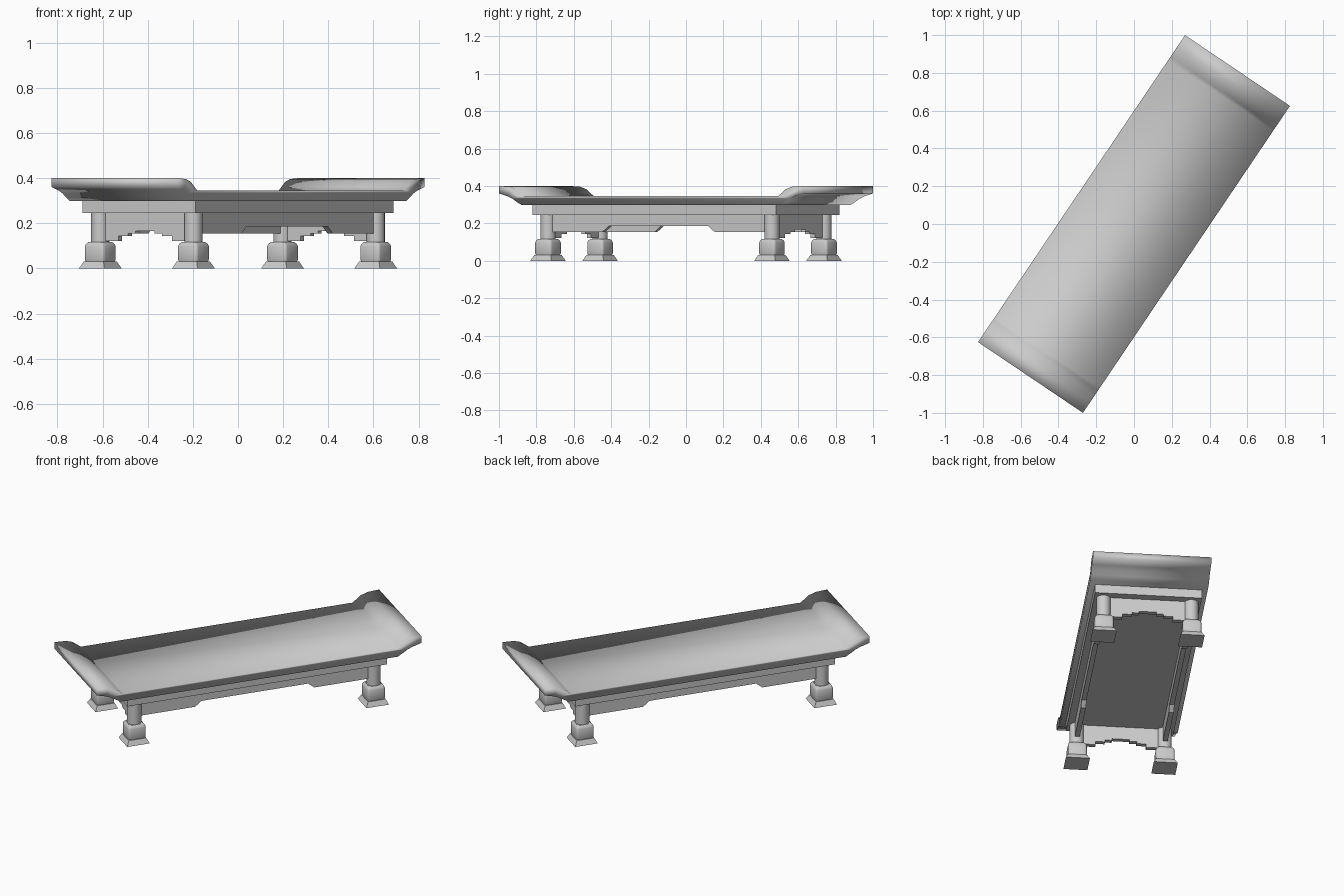
import bpy, bmesh, math
from mathutils import Matrix, Vector

if "Cube" in bpy.data.objects:
    bpy.data.objects.remove(bpy.data.objects["Cube"], do_unlink=True)

# The whole table stands turned about the vertical axis
TURN = Matrix.Rotation(math.radians(56), 4, 'Z')
LEG_X, LEG_Y = 0.722, 0.249

grey = bpy.data.materials.new("plain grey")
grey.use_nodes = True
grey.diffuse_color = (0.6, 0.6, 0.6, 1)
bsdf = grey.node_tree.nodes["Principled BSDF"]
bsdf.inputs["Base Color"].default_value = grey.diffuse_color
bsdf.inputs["Roughness"].default_value = 0.7


def finish(name, bm, place=Matrix(), smooth_angle=None):
    """Turn a bmesh into a named, coloured and shaded object."""
    bmesh.ops.recalc_face_normals(bm, faces=bm.faces)
    bm.transform(TURN @ place)
    mesh = bpy.data.meshes.new(name)
    bm.to_mesh(mesh)
    bm.free()
    mesh.materials.append(grey)
    obj = bpy.data.objects.new(name, mesh)
    bpy.context.collection.objects.link(obj)
    if smooth_angle is not None:
        bpy.ops.object.select_all(action='DESELECT')
        obj.select_set(True)
        bpy.context.view_layer.objects.active = obj
        bpy.ops.object.shade_smooth_by_angle(angle=math.radians(smooth_angle))
    return obj


def mirrored(half):
    """Complete a profile from its +x half, listed outwards in order."""
    return half + [(-x, z) for x, z in reversed(half) if x > 0]


def prism(name, profile, half_depth, place=Matrix(), smooth_angle=None):
    """Extrude an x-z profile along y."""
    bm = bmesh.new()
    sides = [[bm.verts.new((x, y, z)) for x, z in profile]
             for y in (-half_depth, half_depth)]
    for side in sides:
        bm.faces.new(side)
    count = len(profile)
    for i in range(count):
        j = (i + 1) % count
        bm.faces.new((sides[0][i], sides[0][j], sides[1][j], sides[1][i]))
    return finish(name, bm, place, smooth_angle)


def loft(name, outline, rings, place):
    """Stack scaled copies of a unit outline; rings are (half width, z)."""
    bm = bmesh.new()
    loops = [[bm.verts.new((x * r, y * r, z)) for x, y in outline] for r, z in rings]
    bm.faces.new(loops[0])
    bm.faces.new(loops[-1])
    count = len(outline)
    for low, high in zip(loops, loops[1:]):
        for i in range(count):
            j = (i + 1) % count
            bm.faces.new((low[i], low[j], high[j], high[i]))
    return finish(name, bm, place, 40)


# Table top with ends that curl up and outwards
top_edge = [(0.82, 0.345), (0.84, 0.36), (0.87, 0.383), (0.91, 0.396), (0.98, 0.4)]
under_edge = [(0.98, 0.36), (0.925, 0.345), (0.895, 0.333), (0.865, 0.314), (0.835, 0.298)]
prism("table_top", mirrored(top_edge + under_edge), 0.335, smooth_angle=180)

# Frame block beneath the top
prism("top_frame", mirrored([(0.784, 0.3), (0.784, 0.245)]), 0.303)

# Long side aprons with a shallow cut-out in the middle
side_profile = mirrored([(LEG_X, 0.247), (LEG_X, 0.155), (0.36, 0.155), (0.322, 0.185)])
for side, word in ((1, "left"), (-1, "right")):
    prism("side_apron_" + word, side_profile, 0.014,
          Matrix.Translation((0, side * LEG_Y, 0)))

# End aprons with a stepped arch
end_profile = mirrored([(LEG_Y, 0.247), (LEG_Y, 0.122), (0.143, 0.122), (0.143, 0.143),
                        (0.09, 0.143), (0.09, 0.155), (0.05, 0.155), (0.05, 0.166)])
for end, word in ((1, "back"), (-1, "front")):
    prism("end_apron_" + word, end_profile, 0.014,
          Matrix.Translation((end * LEG_X, 0, 0)) @ Matrix.Rotation(math.pi / 2, 4, 'Z'))

# Legs: flared foot, rounded block and round post
square = [(1, 1), (-1, 1), (-1, -1), (1, -1)]
soft = []
for k, (sx, sy) in enumerate(square):
    for step in range(4):
        a = math.radians(90 * k + 30 * step)
        soft.append((0.75 * sx + 0.25 * math.cos(a), 0.75 * sy + 0.25 * math.sin(a)))
circle = [(math.cos(a), math.sin(a)) for a in (math.tau * i / 20 for i in range(20))]

for end, end_word in ((1, "back"), (-1, "front")):
    for side, side_word in ((1, "left"), (-1, "right")):
        spot = Matrix.Translation((end * LEG_X, side * LEG_Y, 0))
        tag = end_word + "_" + side_word
        loft("foot_" + tag, square, [(0.068, 0), (0.064, 0.008), (0.053, 0.03)], spot)
        loft("leg_block_" + tag, soft,
             [(0.048, 0.025), (0.053, 0.04), (0.053, 0.097), (0.049, 0.108), (0.041, 0.116)], spot)
        loft("leg_post_" + tag, circle, [(0.04, 0.11), (0.04, 0.25)], spot)
